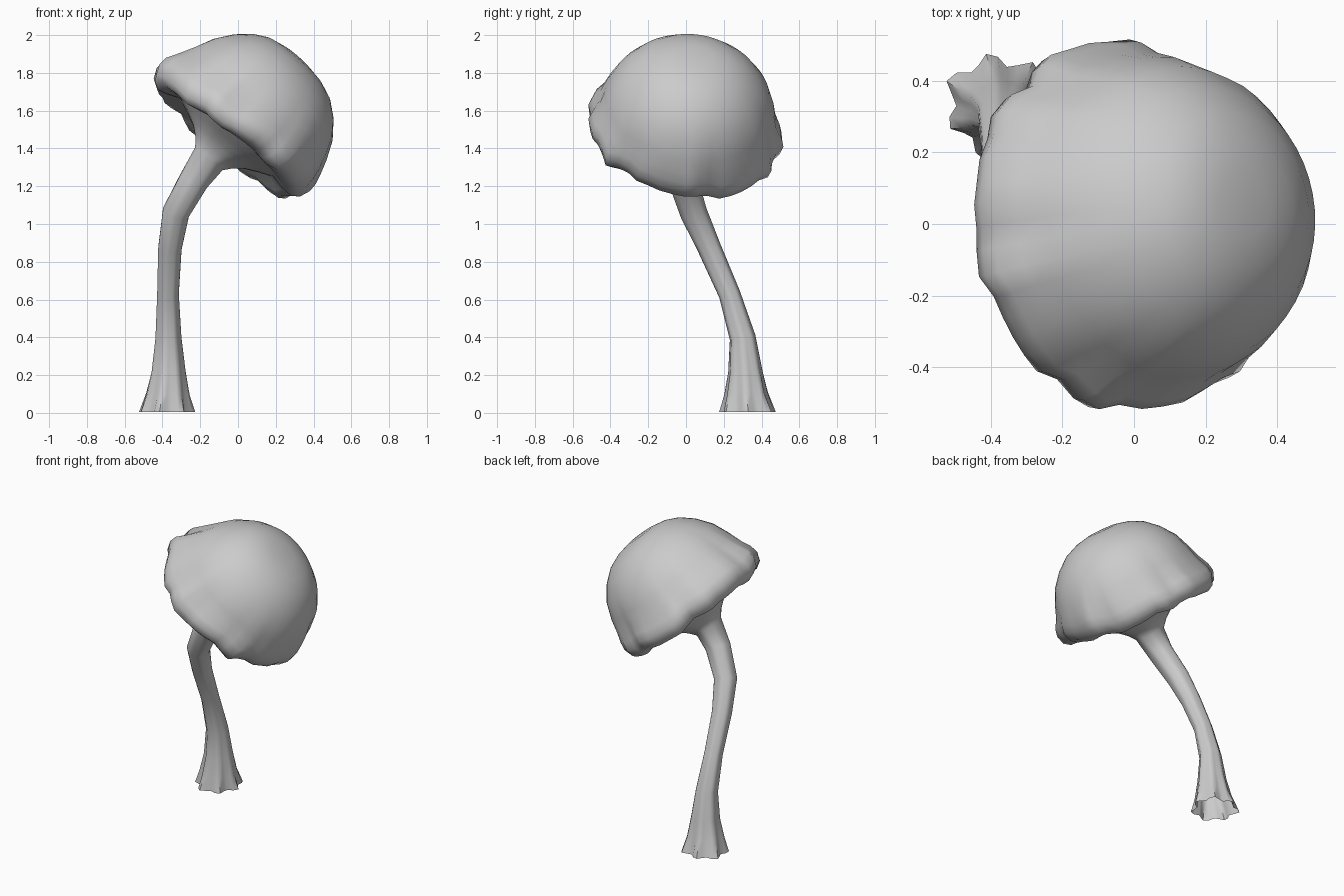
import bpy, bmesh
from math import sin, cos, pi, radians
from mathutils import Vector

if "Cube" in bpy.data.objects:
    bpy.data.objects.remove(bpy.data.objects["Cube"])

# Tilted frame of the cap: N is its axis, U points down the slope
CENTRE = Vector((-0.05, -0.01, 1.47))
N = Vector((0.64, 0.12, 0.755)).normalized()
U = Vector((0.77, 0, -0.64))
U = (U - N * U.dot(N)).normalized()
V = N.cross(U)


def loft(name, rings, cap_start=False, cap_end=False):
    """Skin a list of equal-length point rings."""
    bm = bmesh.new()
    rows = [[bm.verts.new(p) for p in ring] for ring in rings]
    k = len(rows[0])
    for a, b in zip(rows, rows[1:]):
        for i in range(k):
            j = (i + 1) % k
            bm.faces.new((a[i], a[j], b[j], b[i]))
    for use, row in ((cap_start, rows[0]), (cap_end, rows[-1])):
        if use:
            mid = bm.verts.new(sum((v.co for v in row), Vector()) / k)
            for i in range(k):
                bm.faces.new((row[i], row[(i + 1) % k], mid))
    bmesh.ops.recalc_face_normals(bm, faces=bm.faces)
    me = bpy.data.meshes.new(name)
    bm.to_mesh(me)
    bm.free()
    ob = bpy.data.objects.new(name, me)
    bpy.context.collection.objects.link(ob)
    bpy.ops.object.select_all(action='DESELECT')
    bpy.context.view_layer.objects.active = ob
    ob.select_set(True)
    bpy.ops.object.shade_smooth_by_angle(angle=radians(50))
    return ob


# Cap: dome, ragged rolled rim, nearly flat underside
# (downhill radius, uphill radius, sideways radius, height, raggedness)
profile = [(0.10, 0.09, 0.09, 0.55, 0), (0.20, 0.18, 0.18, 0.53, 0),
           (0.29, 0.25, 0.265, 0.492, 0), (0.37, 0.325, 0.345, 0.425, 0),
           (0.437, 0.395, 0.412, 0.335, 0.1), (0.477, 0.445, 0.452, 0.23, 0.3),
           (0.497, 0.485, 0.472, 0.145, 0.6), (0.506, 0.515, 0.503, 0.08, 1),
           (0.506, 0.52, 0.518, 0.03, 1), (0.485, 0.495, 0.505, -0.025, 1),
           (0.45, 0.455, 0.465, -0.05, 0.9), (0.40, 0.40, 0.405, -0.042, 0.5),
           (0.30, 0.30, 0.30, -0.01, 0), (0.12, 0.12, 0.12, 0.0, 0)]
SEG = 48
cap_rings = []
for down, up, side, h, w in profile:
    ring = []
    for i in range(SEG):
        a = 2 * pi * i / SEG
        wob = 0.010 * sin(13 * a + 1) + 0.006 * sin(7 * a + 2.1) + 0.007 * sin(19 * a)
        dip = 0.009 * sin(9 * a + 0.6) + 0.006 * sin(5 * a + 2) + 0.006 * sin(15 * a)
        dip += 0.045 * max(0, cos(a + pi / 3.6)) ** 3      # rim lifted at the front right
        along = (down if cos(a) > 0 else up) + w * wob
        ring.append(CENTRE + U * along * cos(a) + V * (side + w * wob) * sin(a)
                    + N * (h + w * dip))
    cap_rings.append(ring)
loft("cap", cap_rings, True, True)

# Stem: bent tube with a fluted open foot and a flare under the cap
path = [((-0.38, 0.33, 0.005), 0.135, 0.15), ((-0.375, 0.32, 0.10), 0.110, 0.09),
        ((-0.37, 0.315, 0.22), 0.088, 0.06), ((-0.37, 0.30, 0.40), 0.068, 0.04),
        ((-0.372, 0.23, 0.63), 0.057, 0.03), ((-0.362, 0.125, 0.87), 0.062, 0.03),
        ((-0.33, 0.04, 1.06), 0.072, 0.02), ((-0.235, -0.015, 1.23), 0.079, 0.02)]
for h, r in ((-0.165, 0.094), (-0.12, 0.13), (-0.08, 0.18), (-0.045, 0.25), (-0.01, 0.33)):
    path.append((tuple(CENTRE + N * h), r, 0.02))
SIDES = 28
stem_rings = []
for k, (p, r, flute) in enumerate(path):
    p = Vector(p)
    if k == 0:
        t = Vector((0, 0, 1))
    elif k >= 8:
        t = N
    else:
        t = (Vector(path[k + 1][0]) - Vector(path[k - 1][0])).normalized()
    x = (Vector((1, 0, 0)) - t * t.x).normalized()
    y = t.cross(x)
    ring = []
    for i in range(SIDES):
        a = 2 * pi * i / SIDES
        rr = r * (1 + flute * cos(7 * a + 0.4) + 0.3 * flute * sin(3 * a))
        ring.append(p + x * rr * cos(a) + y * rr * sin(a))
    stem_rings.append(ring)
loft("stem", stem_rings)
